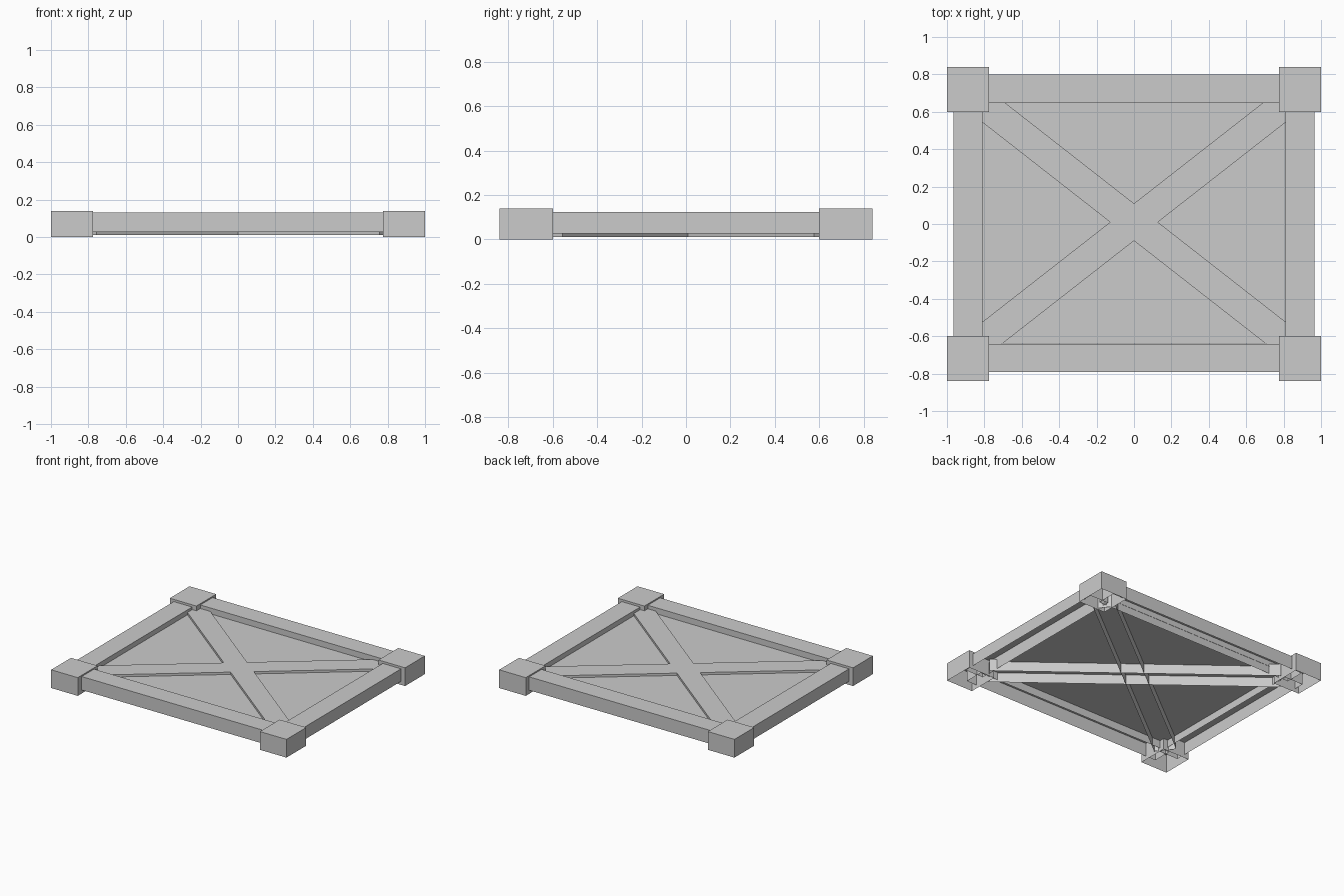
import bpy, bmesh, math
from mathutils import Matrix, Vector

cube = bpy.data.objects.get("Cube")
if cube:
    bpy.data.objects.remove(cube, do_unlink=True)

grey = bpy.data.materials.new("plain_grey")
grey.use_nodes = True
colour = (0.6, 0.6, 0.6, 1)
grey.diffuse_color = colour
grey.node_tree.nodes["Principled BSDF"].inputs["Base Color"].default_value = colour


def shell(name, centre, size, z0, z1, angle=0):
    """Box-shaped cover with an open underside."""
    bm = bmesh.new()
    bmesh.ops.create_cube(bm, size=1)
    under = [f for f in bm.faces if f.normal.z < -0.5]
    bmesh.ops.delete(bm, geom=under, context='FACES')
    bm.transform(Matrix.Diagonal((size[0], size[1], z1 - z0, 1)))
    bm.transform(Matrix.Rotation(angle, 4, 'Z'))
    bm.transform(Matrix.Translation(Vector((centre[0], centre[1], (z0 + z1) / 2))))
    finish(name, bm)


def finish(name, bm):
    mesh = bpy.data.meshes.new(name)
    bm.to_mesh(mesh)
    bm.free()
    mesh.materials.append(grey)
    bpy.context.collection.objects.link(bpy.data.objects.new(name, mesh))


# Thin sheet between the beams
bm = bmesh.new()
bmesh.ops.create_grid(bm, x_segments=1, y_segments=1, size=0.5)
bm.transform(Matrix.Translation((0, 0.005, 0.085)) @ Matrix.Diagonal((1.62, 1.29, 1, 1)))
finish("panel", bm)

# Corner blocks
for sx, side in ((1, "left"), (-1, "right")):
    for sy, end in ((1, "back"), (-1, "front")):
        shell(f"{end}_{side}_corner", (sx * 0.887, sy * 0.72), (0.226, 0.24), 0, 0.14)

# Frame beams
shell("back_beam", (0, 0.723), (1.72, 0.15), 0.027, 0.13)
shell("front_beam", (0, -0.717), (1.72, 0.15), 0.027, 0.13)
for sx, side in ((1, "left"), (-1, "right")):
    shell(f"{side}_beam", (sx * 0.888, 0), (0.156, 1.36), 0.027, 0.123)

# Crossed diagonal braces
for s, name in ((1, "rising_brace"), (-1, "falling_brace")):
    shell(name, (0, 0.01), (2.04, 0.157), 0.01, 0.103, s * math.radians(38))
